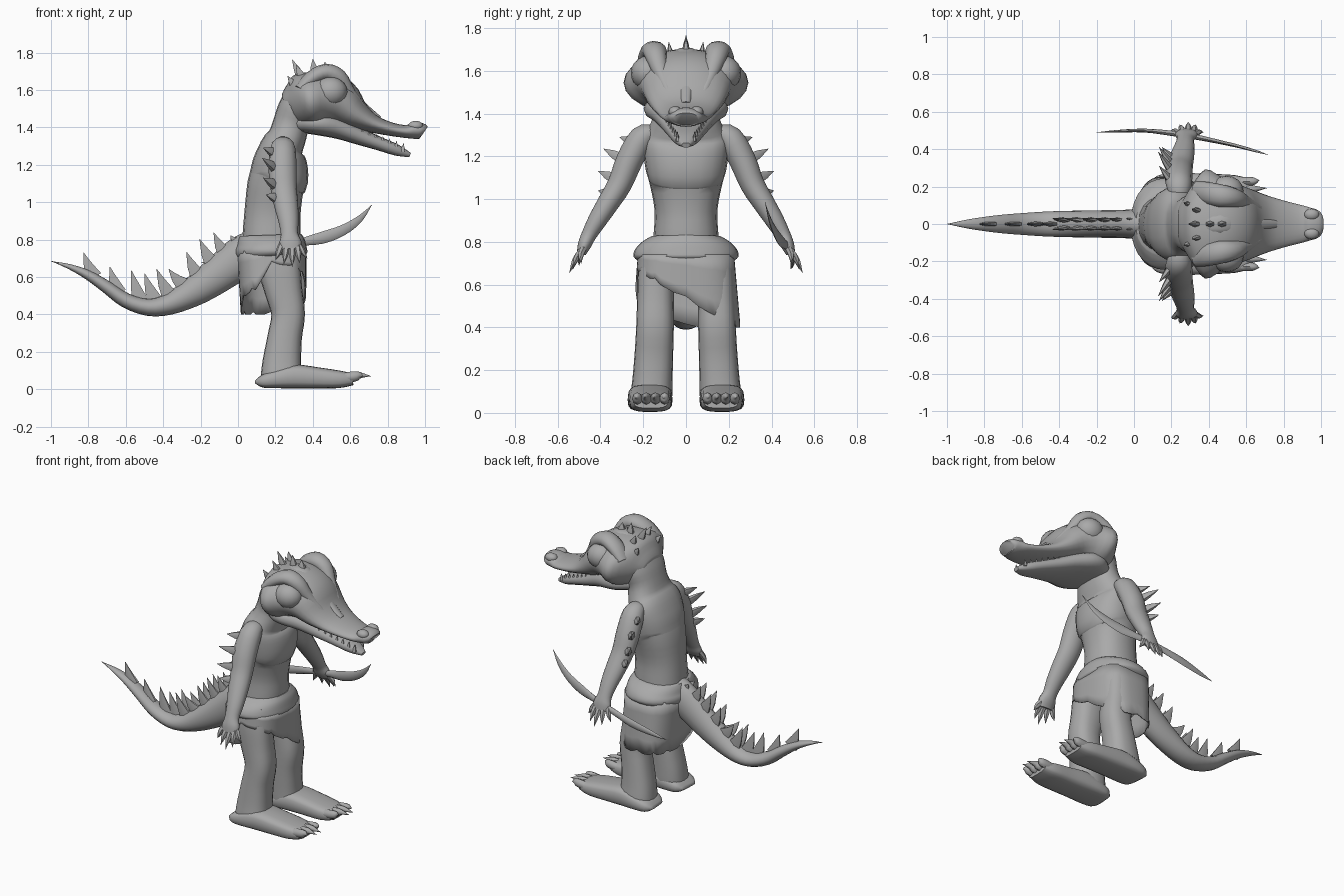
import bpy, bmesh, math
from mathutils import Vector

grey = bpy.data.materials.new("plain grey")
grey.diffuse_color = (0.4, 0.4, 0.4, 1)
Y, X = Vector((0, 1, 0)), Vector((1, 0, 0))


def finish(name, bm, angle=50):
    bmesh.ops.recalc_face_normals(bm, faces=bm.faces[:])
    me = bpy.data.meshes.new(name)
    bm.to_mesh(me)
    bm.free()
    me.materials.append(grey)
    ob = bpy.data.objects.new(name, me)
    bpy.context.collection.objects.link(ob)
    bpy.ops.object.select_all(action='DESELECT')
    ob.select_set(True)
    bpy.context.view_layer.objects.active = ob
    bpy.ops.object.shade_smooth_by_angle(angle=math.radians(angle))
    return ob


def power(v, p):
    return math.copysign(abs(v) ** (2 / p), v)


def catmull(rows, k):
    out = []
    for i in range(len(rows) - 1):
        p0, p1 = rows[max(i - 1, 0)], rows[i]
        p2, p3 = rows[i + 1], rows[min(i + 2, len(rows) - 1)]
        for j in range(k):
            t = j / k
            out.append([0.5 * (2 * b + (c - a) * t + (2 * a - 5 * b + 4 * c - d) * t * t
                               + (3 * b - a - 3 * c + d) * t ** 3)
                        for a, b, c, d in zip(p0, p1, p2, p3)])
    out.append(list(rows[-1]))
    return out


def add_loft(bm, rows, side=Y, n=16, k=3, p=2.0):
    """rows: x, y, z, half size along side, half size across"""
    rows = catmull(rows, k)
    cs = [Vector(r[:3]) for r in rows]
    rings = []
    for i, r in enumerate(rows):
        t = (cs[min(i + 1, len(cs) - 1)] - cs[max(i - 1, 0)]).normalized()
        b = t.cross(side).normalized()
        a = b.cross(t)
        ring = []
        for j in range(n):
            w = 2 * math.pi * j / n
            c, s = power(math.cos(w), p), power(math.sin(w), p)
            ring.append(bm.verts.new(cs[i] + a * c * max(r[3], .001) + b * s * max(r[4], .001)))
        rings.append(ring)
    for u, v in zip(rings, rings[1:]):
        for j in range(n):
            bm.faces.new((u[j], u[(j + 1) % n], v[(j + 1) % n], v[j]))
    bm.faces.new(rings[0])
    bm.faces.new(rings[-1])


def loft(name, rows, **kw):
    bm = bmesh.new()
    add_loft(bm, rows, **kw)
    return finish(name, bm)


def flat(rows):
    """x, z, half width, half height -> centred loft rows"""
    return [(x, 0, z, w, h) for x, z, w, h in rows]


def spike(bm, base, tip, w, h, side=Y, bend=0.0):
    b, t = Vector(base), Vector(tip)
    m = b.lerp(t, .55) + Vector((0, 0, bend))
    add_loft(bm, [(*b, w, h), (*m, w * .6, h * .6), (*t, 0, 0)], side=side, n=6, k=2)


def ball(bm, c, r):
    vs = bmesh.ops.create_uvsphere(bm, u_segments=16, v_segments=10, radius=1)["verts"]
    for v in vs:
        v.co = Vector((v.co.x * r[0], v.co.y * r[1], v.co.z * r[2])) + Vector(c)


# torso and neck
loft("torso", flat([(.17, .70, .16, .15), (.18, .83, .152, .155), (.185, .95, .147, .15),
                    (.20, 1.08, .172, .152), (.218, 1.13, .187, .158), (.225, 1.22, .20, .145),
                    (.235, 1.29, .20, .118), (.262, 1.345, .17, .102), (.285, 1.42, .145, .098),
                    (.315, 1.50, .16, .10), (.355, 1.60, .15, .085)]), n=20, p=2.3)

# upper head with snout
loft("upper_head", flat([(.245, 1.525, .10, .05), (.27, 1.53, .14, .09), (.31, 1.535, .205, .14),
                         (.38, 1.545, .292, .15), (.47, 1.55, .25, .15), (.55, 1.525, .215, .13),
                         (.63, 1.467, .185, .085), (.72, 1.42, .15, .05), (.82, 1.39, .12, .036),
                         (.90, 1.378, .10, .035), (.94, 1.383, .088, .045), (.98, 1.382, .076, .042),
                         (.995, 1.375, .06, .034)]), n=24)
# lower jaw
loft("lower_jaw", flat([(.30, 1.42, .13, .045), (.38, 1.425, .19, .06), (.46, 1.418, .195, .065),
                        (.55, 1.393, .16, .058), (.65, 1.352, .122, .046), (.75, 1.315, .09, .037),
                        (.85, 1.278, .058, .03), (.92, 1.252, .02, .012)]), p=2.6)
# brows, eyes, nostrils
brow, eye, nose = bmesh.new(), bmesh.new(), bmesh.new()
for s in (1, -1):
    add_loft(brow, [(.33, s * .18, 1.60, .05, .03), (.39, s * .165, 1.66, .06, .04),
                    (.47, s * .15, 1.695, .06, .045), (.54, s * .14, 1.665, .05, .045),
                    (.60, s * .115, 1.585, .035, .03), (.70, s * .07, 1.468, .012, .012)], n=12)
    ball(eye, (.495, s * .178, 1.59), (.09, .08, .08))
    ball(nose, (.95, s * .05, 1.408), (.04, .032, .027))
# centre ridge of the forehead
add_loft(brow, flat([(.36, 1.67, .05, .02), (.46, 1.685, .055, .025), (.55, 1.64, .05, .025),
                     (.64, 1.545, .035, .018), (.76, 1.448, .02, .01)]), n=12)
finish("brow_ridges", brow)
finish("eyes", eye)
finish("nostrils", nose)

# teeth along the lower jaw
teeth = bmesh.new()
for i in range(7):
    f = i / 6
    for s in (1, -1):
        y, z = s * (.1 - .06 * f), 1.36 - .075 * f
        spike(teeth, (.66 + .22 * f, y, z - .015), (.665 + .22 * f, y, z + .03), .01, .014)
finish("teeth", teeth)

# crest spikes on the head
crest = bmesh.new()
for x, y, z, tx, tz in ((.34, 0, 1.66, .29, 1.762), (.41, 0, 1.68, .40, 1.765), (.47, 0, 1.69, .465, 1.75),
                        (.35, .07, 1.65, .31, 1.735), (.35, -.07, 1.65, .31, 1.735),
                        (.31, .1, 1.61, .265, 1.675), (.31, -.1, 1.61, .265, 1.675)):
    spike(crest, (x, y, z), (tx, y * 1.15, tz), .02, .03)
finish("head_crest", crest)

# arms, hands with claws, spikes on the outer arm
arm, claw, arm_sp = bmesh.new(), bmesh.new(), bmesh.new()
for s in (1, -1):
    rows = [(.24, .15, 1.31, .05, .04), (.24, .205, 1.285, .068, .062), (.238, .265, 1.18, .075, .064),
            (.245, .31, 1.07, .07, .058), (.258, .365, .98, .064, .052), (.27, .415, .90, .054, .045),
            (.275, .455, .83, .046, .036), (.28, .475, .785, .06, .032), (.28, .49, .745, .055, .022)]
    add_loft(arm, [(x, s * y, z, a, b) for x, y, z, a, b in rows], side=X, n=14)
    for bx, tx, ty, tz in ((.235, .20, .50, .69), (.262, .245, .53, .67), (.29, .29, .545, .655),
                           (.315, .33, .53, .675), (.32, .37, .49, .70)):
        b, t = Vector((bx, s * .478, .775)), Vector((tx, s * ty, tz))
        m = b.lerp(t, .5) + Vector((0, s * .008, 0))
        add_loft(claw, [(*b, .018, .016), (*m, .017, .015), (*t, 0, 0)], side=X, n=6, k=3)
    for b, t in (((.20, .23, 1.26), (.135, .31, 1.29)), ((.20, .285, 1.18), (.13, .385, 1.235)),
                 ((.20, .32, 1.09), (.135, .41, 1.13)), ((.21, .345, 1.02), (.15, .41, 1.04))):
        spike(arm_sp, (b[0], s * b[1], b[2]), (t[0], s * t[1], t[2]), .024, .034, side=X)
finish("arms", arm)
finish("finger_claws", claw)
finish("arm_spikes", arm_sp)

# legs, feet and toe claws
leg, foot, toe = bmesh.new(), bmesh.new(), bmesh.new()
for s in (1, -1):
    rows = [(.20, .13, .76, .08, .12), (.22, .14, .65, .085, .115), (.245, .143, .52, .086, .10),
            (.268, .145, .40, .088, .09), (.25, .15, .28, .09, .092), (.235, .157, .15, .094, .103),
            (.232, .163, .07, .098, .11), (.232, .165, .03, .09, .11)]
    add_loft(leg, [(x, s * y, z, a, b) for x, y, z, a, b in rows], n=20, p=2.5)
    rows = [(.095, .165, .038, .06, .008), (.13, .167, .042, .092, .034), (.20, .168, .055, .104, .05),
            (.30, .168, .068, .104, .064), (.42, .168, .061, .10, .057), (.54, .165, .053, .096, .047),
            (.615, .165, .054, .078, .032)]
    add_loft(foot, [(x, s * y, z, a, b) for x, y, z, a, b in rows], n=20, p=3.2)
    for y, tx in ((.10, .66), (.143, .71), (.186, .71), (.228, .67)):
        add_loft(toe, [(.55, s * y, .06, .024, .026), (.62, s * y, .068, .024, .028),
                       (.65, s * (y + .002), .075, .016, .018), (tx, s * (y + .006), .07, 0, 0)], n=8)
finish("legs", leg)
finish("feet", foot)
finish("toe_claws", toe)

# tail
loft("tail", flat([(.10, .745, .08, .11), (.03, .71, .08, .115), (-.05, .655, .076, .105),
                   (-.15, .58, .074, .092), (-.25, .515, .072, .078), (-.37, .455, .07, .058),
                   (-.48, .438, .066, .046), (-.60, .475, .058, .04), (-.70, .545, .05, .034),
                   (-.80, .61, .038, .026), (-.90, .655, .022, .014), (-1.0, .685, 0, 0)]))
# spikes along the top of the tail
sp = bmesh.new()
for bx, bz, tx, tz in ((.02, .77, -.04, .835), (-.06, .71, -.13, .85), (-.13, .66, -.205, .815),
                       (-.21, .60, -.275, .745), (-.28, .55, -.37, .655), (-.36, .49, -.435, .655),
                       (-.44, .465, -.50, .62), (-.52, .465, -.57, .635), (-.64, .515, -.685, .655),
                       (-.77, .60, -.825, .73)):
    for y in ((.03, -.03) if bx > -.4 else (0,)):
        spike(sp, (bx, y * .6, bz), (tx, y, tz - abs(y) * .4), .015, .05, bend=-.012)
finish("tail_spikes", sp)

# belt roll around the waist
loft("belt", flat([(.178, .705, .215, .18), (.177, .73, .245, .195), (.177, .765, .238, .188),
                   (.175, .80, .205, .178), (.174, .825, .165, .165)]), n=28, p=2.2)

# slanted cloth skirt, short on one side and long on the other
bm = bmesh.new()
N, R, rows = 48, 5, []
for r in range(R):
    ring = []
    for i in range(N):
        w = 2 * math.pi * i / N
        c, s = power(math.cos(w), 2.9), power(math.sin(w), 2.9)
        low = .53 - .6 * .23 * s - (.13 if c < 0 else 0) * min(1, -c * 2)
        low = min(max(low, .40), .68) + (.015 if i % 4 == 0 else 0)
        f = r / (R - 1)
        z = .74 + (low - .74) * f
        d = (.74 - z) / .34
        ring.append(bm.verts.new((.18 + (.185 - .02 * d * (c < 0)) * c, (.225 + .03 * d) * s, z)))
    rows.append(ring)
for a, b in zip(rows, rows[1:]):
    for i in range(N):
        bm.faces.new((a[i], a[(i + 1) % N], b[(i + 1) % N], b[i]))
skirt = finish("skirt", bm)
mod = skirt.modifiers.new("thickness", 'SOLIDIFY')
mod.thickness = .008

# long curved blade held in one hand
loft("curved_blade", [(-.20, .49, .675, 0, 0), (-.10, .495, .692, .007, .016), (.05, .50, .722, .010, .026),
                      (.20, .485, .758, .014, .02), (.33, .465, .785, .014, .02), (.45, .44, .81, .011, .032),
                      (.56, .415, .85, .009, .028), (.65, .39, .91, .006, .018), (.715, .37, .985, 0, 0)], n=8)
